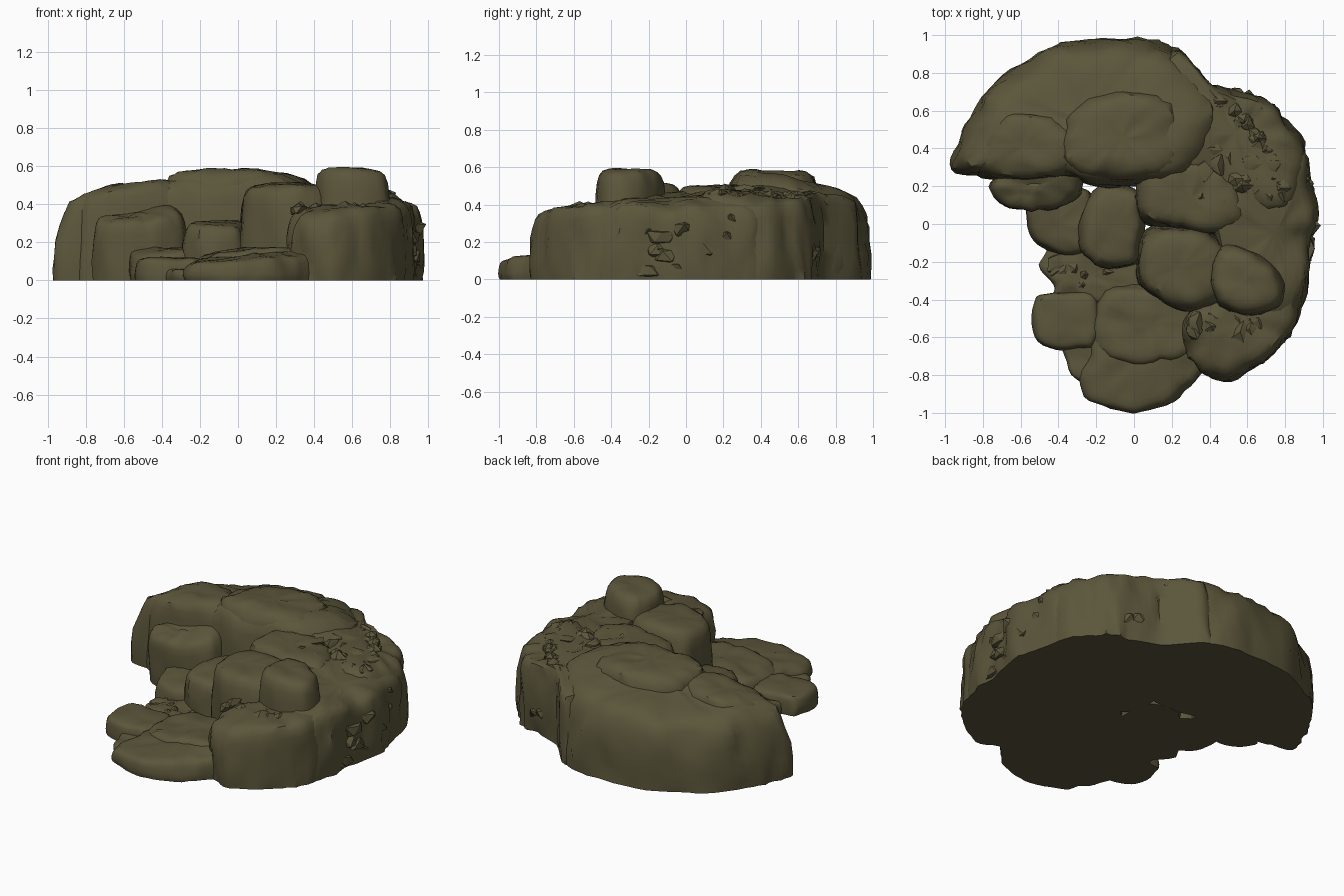
import bpy, bmesh, math, random
from mathutils import Vector, noise

if "Cube" in bpy.data.objects:
    bpy.data.objects.remove(bpy.data.objects["Cube"])

random.seed(7)
rock = bpy.data.materials.new("olive brown rock")
rock.diffuse_color = (0.105, 0.092, 0.043, 1)
rock.use_nodes = True
rock.node_tree.nodes["Principled BSDF"].inputs["Base Color"].default_value = rock.diffuse_color

# Wall-to-crown profile: (share of the outline, share of the height)
PROFILE = [(.975, 0), (.99, .12), (1, .28), (.995, .45), (.985, .62), (.96, .77),
           (.92, .88), (.85, .95), (.74, .985), (.58, 1), (.4, 1.005), (.2, 1.0)]


def finish(name, bm, angle=40):
    bmesh.ops.recalc_face_normals(bm, faces=bm.faces)
    me = bpy.data.meshes.new(name)
    bm.to_mesh(me)
    bm.free()
    ob = bpy.data.objects.new(name, me)
    me.materials.append(rock)
    bpy.context.collection.objects.link(ob)
    bpy.ops.object.select_all(action='DESELECT')
    ob.select_set(True)
    bpy.context.view_layer.objects.active = ob
    bpy.ops.object.shade_smooth_by_angle(angle=math.radians(angle))
    return ob


def smooth_outline(pts, steps=5):
    """Closed Catmull-Rom curve through the outline points."""
    out, n = [], len(pts)
    p = [Vector(q) for q in pts]
    for i in range(n):
        a, b, c, d = p[i - 1], p[i], p[(i + 1) % n], p[(i + 2) % n]
        for k in range(steps):
            t = k / steps
            out.append(.5 * (2 * b + (c - a) * t + (2 * a - 5 * b + 4 * c - d) * t * t
                             + (3 * b - a - 3 * c + d) * t ** 3))
    return out


def boulder(name, pts, h, slope=(0, 0), rough=.02, lean=0, cap=9):
    """Rounded rock over an outline; slope tilts the crown, lean draws the top inward."""
    ring = smooth_outline(pts)
    n = len(ring)
    c = sum(ring, Vector((0, 0))) / n
    bm = bmesh.new()
    rows = []
    for s, f in PROFILE:
        row = []
        for q in ring:
            d = (q - c) * s * (1 - lean * f)
            top = min(cap, h + slope[0] * d.x + slope[1] * d.y)
            p = Vector((c.x + d.x, c.y + d.y, top * f))
            # upright folds on the walls, soft lumps and dents on the crown
            fold = noise.noise(Vector((p.x * 5, p.y * 5, p.z * 1.5)))
            dent = abs(noise.noise(Vector((p.x * 9, p.y * 9, p.z * 4 + 3))))
            p.xy += d.normalized() * rough * s * (fold - 1.2 * dent + .2)
            if f > 0:
                lump = noise.noise(Vector((p.x * 4, p.y * 4, h * 9)))
                p.z = max(.01, p.z + rough * f * (.7 * lump - .7 * dent + .1))
            row.append(bm.verts.new(p))
        rows.append(row)
    for a, b in zip(rows, rows[1:]):
        for i in range(n):
            j = (i + 1) % n
            bm.faces.new((a[i], a[j], b[j], b[i]))
    tip = bm.verts.new((c.x, c.y, min(cap, h)))
    for i in range(n):
        bm.faces.new((rows[-1][i], rows[-1][(i + 1) % n], tip))
    bm.faces.new(rows[0][::-1])
    return finish(name, bm)


# Large back mass with a raised crown
boulder("back_boulder", [(-.94, .27), (-.95, .42), (-.87, .6), (-.7, .79), (-.45, .93), (-.1, 1.0),
        (.18, .95), (.4, .78), (.5, .5), (.3, .25), (0, .2), (-.3, .21), (-.62, .25)],
        .5, (.09, -.16), .035, .05)
boulder("back_crown", [(-.42, .3), (-.4, .52), (-.25, .68), (0, .74), (.22, .66), (.31, .45),
        (.24, .27), (0, .22), (-.22, .23)], .58, (.02, 0), .03, .05, .59)
boulder("left_shoulder", [(-.84, .26), (-.82, .45), (-.68, .6), (-.5, .62), (-.3, .5), (-.3, .26),
        (-.58, .22)], .505, (.12, 0), .025, .05)
boulder("left_ledge", [(-.75, .24), (-.75, .14), (-.62, .08), (-.42, .08), (-.28, .16), (-.3, .3),
        (-.6, .32)], .36, (.1, .3), .03)

# Middle and right tiers
boulder("centre_boulder", [(.02, .05), (.04, .27), (.2, .34), (.42, .32), (.58, .2), (.6, 0),
        (.4, -.06), (.15, -.02)], .5, (0, .05), .025)
boulder("step_boulder", [(.01, -.3), (.02, -.1), (.12, -.01), (.35, -.02), (.5, -.15), (.48, -.4),
        (.3, -.46), (.12, -.4)], .505, (.02, .02), .02)
boulder("peak_boulder", [(.39, -.38), (.4, -.2), (.48, -.1), (.64, -.13), (.78, -.25), (.8, -.42),
        (.65, -.5), (.5, -.47)], .585, (-.02, .02), .02, .04)
boulder("block_step", [(-.29, -.1), (-.24, .13), (-.15, .2), (.02, .17), (.05, -.05), (.02, -.22),
        (-.17, -.22)], .305, (.03, .05), .025)
boulder("right_front_boulder", [(.27, -.55), (.3, -.74), (.45, -.81), (.62, -.78), (.78, -.66),
        (.88, -.48), (.85, -.2), (.6, -.2), (.35, -.4)], .39, (.05, .1), .035)
boulder("right_side_boulder", [(.45, -.2), (.6, -.5), (.82, -.52), (.92, -.36), (.94, -.15), (.97, .02),
        (.94, .22), (.88, .4), (.6, .45), (.4, .2)], .44, (-.14, 0), .045)
boulder("right_back_boulder", [(.1, .6), (.2, .94), (.4, .76), (.6, .68), (.74, .63), (.86, .48),
        (.92, .25), (.85, .05), (.5, .1), (.2, .35)], .47, (-.12, -.08), .05)

# Low front apron and left stones
boulder("front_apron", [(-.3, -.82), (-.2, -.95), (0, -1.0), (.2, -.93), (.36, -.8), (.5, -.6),
        (.4, -.35), (.1, -.3), (-.15, -.38), (-.24, -.6)], .135, (.07, .06), .03)
boulder("front_fold", [(-.2, -.42), (-.22, -.66), (0, -.76), (.25, -.72), (.4, -.55), (.35, -.35),
        (0, -.32)], .165, (.08, .04), .035)
boulder("front_left_stone", [(-.53, -.6), (-.53, -.42), (-.47, -.36), (-.22, -.37), (-.18, -.55),
        (-.22, -.66), (-.38, -.68)], .12, (.02, 0), .02)
boulder("front_left_toe", [(-.39, -.62), (-.33, -.8), (-.2, -.88), (-.05, -.8), (-.1, -.6),
        (-.25, -.55)], .075, (.03, 0), .03)
boulder("left_stone", [(-.55, -.08), (-.56, .1), (-.42, .2), (-.24, .18), (-.2, -.05), (-.3, -.16),
        (-.46, -.15)], .17, (.05, .06), .025)
boulder("left_floor", [(-.51, -.24), (-.44, -.1), (-.2, -.1), (.1, -.15), (.15, -.4), (-.15, -.42),
        (-.42, -.4), (-.44, -.33)], .085, (.05, 0), .04)


# Broken stones: jagged lumps sunk into the tiers
def rubble(name, count, place, size):
    bm = bmesh.new()
    for _ in range(count):
        r = random.uniform(*size)
        at = Vector(place())
        new = bmesh.ops.create_icosphere(bm, subdivisions=1, radius=r)["verts"]
        for v in new:
            v.co = v.co * random.uniform(.6, 1.25)
            v.co.z *= .75
            v.co += at
            v.co.z = max(v.co.z, .003)
    return finish(name, bm, 30)


def side_spot():
    a = random.uniform(-.45, .95)
    return (.88 * math.cos(a) + .02, .84 * math.sin(a), random.uniform(.04, .36))


def crown_spot():
    x, y = random.uniform(.34, .84), random.uniform(.12, .66)
    d = math.hypot(x, y)
    k = min(1, .8 / d)
    return (x * k, y * k, .475 - .12 * max(0, d * k - .5))


rubble("side_rubble", 45, side_spot, (.045, .085))
rubble("crown_rubble", 45, crown_spot, (.03, .06))
rubble("front_rubble", 14, lambda: (random.uniform(.3, .7), random.uniform(-.6, -.48), .37), (.03, .06))
rubble("floor_rubble", 14, lambda: (random.uniform(-.44, -.1), random.uniform(-.33, -.2), .06), (.03, .06))
rubble("back_rubble", 12, lambda: (random.uniform(0, .35), random.uniform(.7, .8), .42), (.03, .06))
